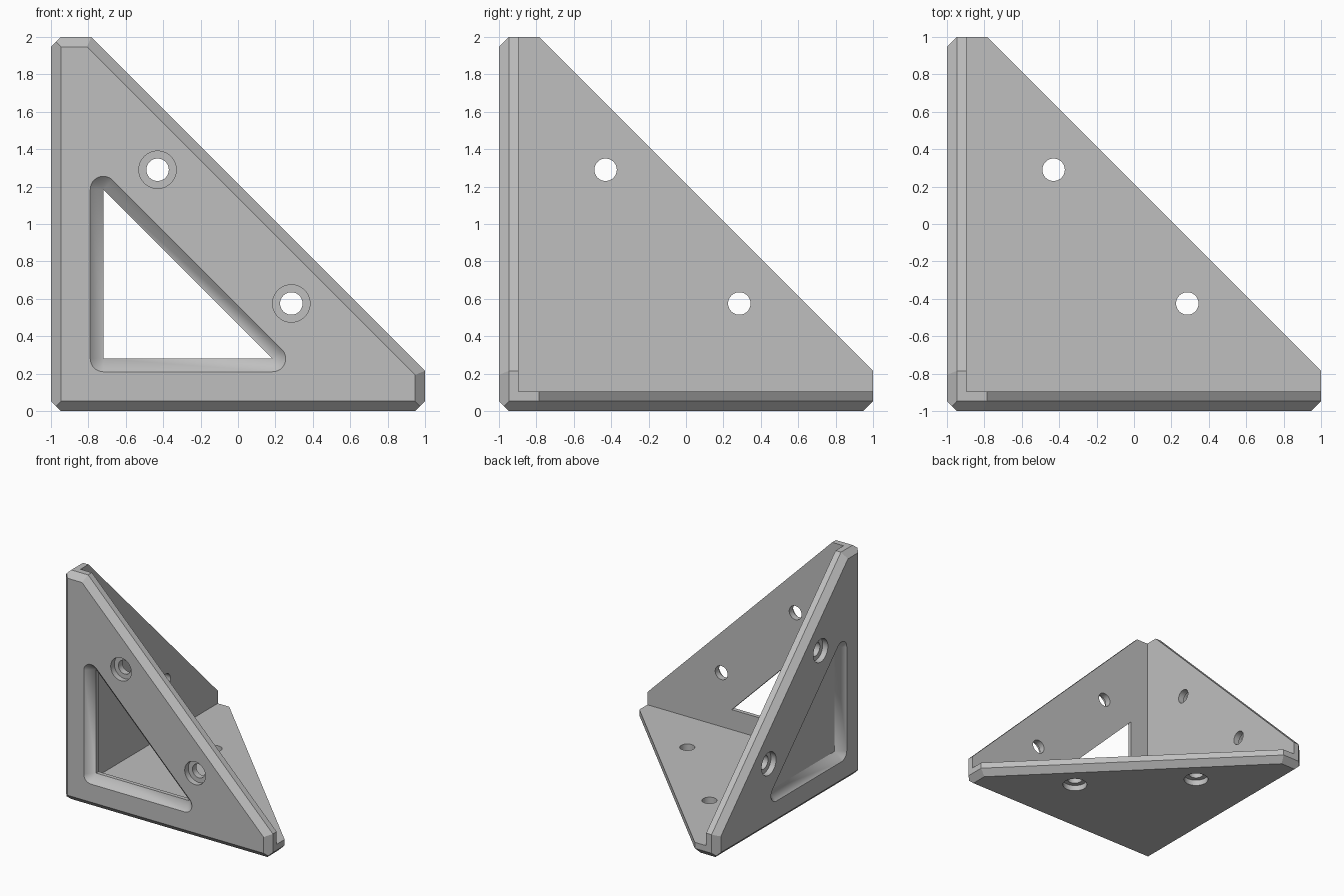
import bpy, bmesh
from math import cos, sin, tau, sqrt
from itertools import combinations
from mathutils import Matrix, Vector

if "Cube" in bpy.data.objects:
    bpy.data.objects.remove(bpy.data.objects["Cube"])

SIZE, THICK, CHAMFER = 2.0, 0.105, 0.0525
DIAGONAL = 2.215                       # a + b limit of each triangular plate
HOLES = [(0.57, 1.29), (1.285, 0.575)]
WINDOW = [(0.28, 0.28), (1.185, 0.28), (0.28, 1.185)]
BEVEL = 0.07

grey = bpy.data.materials.new("plain grey")
grey.use_nodes = True
grey.diffuse_color = (0.52, 0.52, 0.52, 1)
grey.node_tree.nodes["Principled BSDF"].inputs["Base Color"].default_value = grey.diffuse_color


def hull(name, points):
    """Convex solid around points measured from the bracket's corner."""
    bm = bmesh.new()
    for p in points:
        bm.verts.new(Vector(p) - Vector((1, 1, 0)))
    bmesh.ops.remove_doubles(bm, verts=bm.verts, dist=1e-4)
    result = bmesh.ops.convex_hull(bm, input=bm.verts)
    spare = [v for v in bm.verts if not v.link_faces]
    bmesh.ops.delete(bm, geom=spare, context='VERTS')
    bmesh.ops.dissolve_limit(bm, angle_limit=0.01, verts=bm.verts, edges=bm.edges)
    bmesh.ops.recalc_face_normals(bm, faces=bm.faces)
    mesh = bpy.data.meshes.new(name)
    bm.to_mesh(mesh)
    bm.free()
    mesh.materials.append(grey)
    obj = bpy.data.objects.new(name, mesh)
    bpy.context.collection.objects.link(obj)
    return obj


def combine(target, other, operation):
    mod = target.modifiers.new(operation.title(), 'BOOLEAN')
    mod.object, mod.operation, mod.solver = other, operation, 'EXACT'
    bpy.context.view_layer.objects.active = target
    bpy.ops.object.modifier_apply(modifier=mod.name)
    bpy.data.objects.remove(other)


def place(axis, a, b, depth):
    """Plate coordinates to corner coordinates; axis is the plate's normal."""
    p = [a, b]
    p.insert(axis, depth)
    return p


def ring(axis, centre, radius, depth, sides=48):
    return [place(axis, centre[0] + radius * cos(tau * i / sides),
                  centre[1] + radius * sin(tau * i / sides), depth) for i in range(sides)]


def plate(name, axis):
    """Triangular plate bounded by half-spaces n.p <= d, outer edges chamfered."""
    planes = []
    for i in range(3):
        n = Vector((0, 0, 0))
        n[i] = 1
        planes += [(n, THICK if i == axis else SIZE), (-n, 0)]
        for j in range(3):
            if j != i:
                e = n.copy()
                e[j] = -1
                planes.append((e, SIZE - CHAMFER))
    for i, j in combinations(range(3), 2):
        n = Vector((0, 0, 0))
        n[i] = n[j] = -1
        planes.append((n, -CHAMFER))
    planes.append((Vector(place(axis, 1, 1, 0)), DIAGONAL))
    planes.append((Vector(place(axis, 1, 1, -sqrt(2))), DIAGONAL - CHAMFER * sqrt(2)))
    corners = []
    for trio in combinations(planes, 3):
        m = Matrix([n for n, d in trio])
        if abs(m.determinant()) > 1e-4:
            p = m.inverted() @ Vector([d for n, d in trio])
            if all(n.dot(p) <= d + 1e-5 for n, d in planes):
                corners.append(p)
    return hull(name, corners)


# Three plates meeting at one corner
bracket = plate("corner_bracket", 1)
combine(bracket, plate("side_plate", 0), 'UNION')
combine(bracket, plate("base_plate", 2), 'UNION')

# Counterbored screw holes in every plate
for axis in range(3):
    for centre in HOLES:
        for radius, depth in ((0.1, 0.05), (0.06, 0.2)):
            points = ring(axis, centre, radius, -0.05) + ring(axis, centre, radius, depth)
            combine(bracket, hull("screw_cutter", points), 'DIFFERENCE')

# Bevelled triangle: blind pocket in the side plate, open window in the front
for axis in (0, 1):
    points = [place(axis, a, b, BEVEL) for a, b in WINDOW]
    for corner in WINDOW:
        points += ring(axis, corner, BEVEL + 0.03, -0.03)
    combine(bracket, hull("bevel_cutter", points), 'DIFFERENCE')
opening = [place(1, a, b, d) for a, b in WINDOW for d in (-0.03, 0.2)]
combine(bracket, hull("window_cutter", opening), 'DIFFERENCE')

# Smooth the round walls, keep the plate edges crisp
bpy.ops.object.select_all(action='DESELECT')
bracket.select_set(True)
bpy.context.view_layer.objects.active = bracket
bpy.ops.object.shade_smooth_by_angle(angle=0.4)
